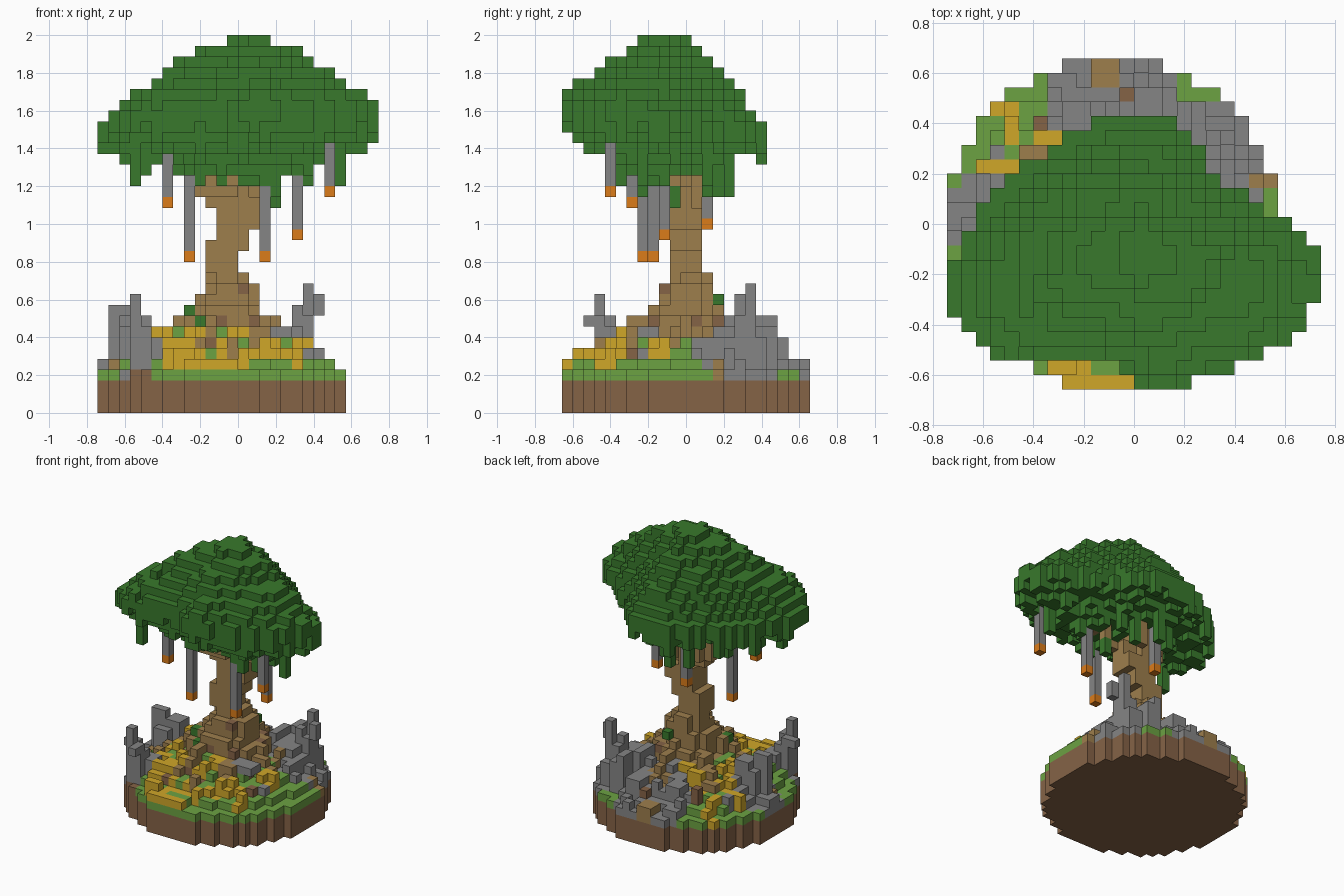
import bpy, bmesh, math, random
from mathutils import Vector, noise

random.seed(4)
V = 2 / 35                       # edge length of one block
DISC = 11.5                      # island radius and centre, in blocks

old = bpy.data.objects.get("Cube")
if old:
    bpy.data.objects.remove(old, do_unlink=True)

COLOURS = {
    "soil_brown": (0.235, 0.125, 0.062),
    "grass_green": (0.15, 0.36, 0.055),
    "bark_tan": (0.34, 0.21, 0.073),
    "leaf_green": (0.04, 0.19, 0.025),
    "stone_grey": (0.235, 0.235, 0.235),
    "fallen_gold": (0.63, 0.385, 0.022),
    "lantern_orange": (0.71, 0.20, 0.01),
}
MATS = {}
for name, rgb in COLOURS.items():
    mat = bpy.data.materials.new(name)
    mat.use_nodes = True
    mat.diffuse_color = (*rgb, 1)
    mat.node_tree.nodes["Principled BSDF"].inputs["Base Color"].default_value = (*rgb, 1)
    MATS[name] = mat

blocks = {}                      # cell -> (part, colour)


def fill(part, colour, xs, ys, zs, replace=True):
    """Fill a box of blocks given as half-open ranges."""
    for i in range(*xs):
        for j in range(*ys):
            for k in range(*zs):
                if replace or (i, j, k) not in blocks:
                    blocks[i, j, k] = (part, colour)


def column(part, colour, i, j, low, high, replace=True):
    fill(part, colour, (i, i + 1), (j, j + 1), (low, high), replace)


def lerp(keys, t):
    """Piecewise linear lookup in (t, value) pairs."""
    for (a, va), (b, vb) in zip(keys, keys[1:]):
        if t <= b:
            return va + (vb - va) * max(0, t - a) / (b - a)
    return keys[-1][1]


def clump(i, j, size, seed):
    return noise.noise(Vector((i / size + 0.37, j / size + 0.61, seed + 0.5)))


# Island: soil disc, grassy mound, rubble and fallen leaves
MOUND = [(0, 9), (3, 8.6), (5.5, 7.4), (8, 6.4), (9.5, 5.5), (10.5, 4.6), (11.5, 4)]
RUBBLE = [(11.5, 20, 4.3), (14, 16.5, 3), (19, 16, 4), (3.5, 3.5, 2), (2.5, 12, 2.8)]
for i in range(23):
    for j in range(23):
        r = math.hypot(i + 0.5 - DISC, j + 0.5 - DISC)
        if r > DISC:
            continue
        column("soil_base", "soil_brown", i, j, 0, 3)
        top = int(lerp(MOUND, r))
        stony = any(math.hypot(i + 0.5 - a, j + 0.5 - b) < c for a, b, c in RUBBLE)
        if stony:
            colour = "stone_grey" if random.random() < 0.9 else "bark_tan"
            column("rubble", colour, i, j, 3, top + random.choice((0, 0, 0, 1)))
            continue
        column("grass_mound", "grass_green", i, j, 3, top)
        patch = clump(i, j, 2.3, 3) + random.uniform(-0.25, 0.25)
        if patch > (0.1 if r < 10 else 0.42):
            column("fallen_leaves", "fallen_gold", i, j, top - 1, top + (random.random() < 0.5))
        elif r < 9.5 and random.random() < (0.5 if r < 6 else 0.2):
            colour = random.choice(("soil_brown", "bark_tan", "stone_grey", "stone_grey"))
            column("loose_debris", colour, i, j, top - 1, top + random.choice((0, 1)))

# Leaf drift and bare soil on the rim, and the path at the back
fill("leaf_drift", "fallen_gold", (8, 13), (0, 1), (4, 5))
fill("leaf_drift", "fallen_gold", (7, 9), (1, 2), (4, 6))
fill("bare_soil", "soil_brown", (3, 5), (3, 4), (3, 4))
fill("bare_soil", "soil_brown", (4, 5), (2, 3), (3, 4))
fill("path", "bark_tan", (10, 12), (21, 23), (3, 5))
fill("path", "soil_brown", (12, 13), (20, 21), (3, 6))

# Standing rocks: x range, y range, z range
ROCKS = [
    ((3, 4), (3, 4), (4, 11)), ((3, 5), (3, 5), (4, 8)), ((4, 5), (2, 3), (8, 9)),
    ((3, 5), (3, 4), (8, 9)), ((2, 4), (4, 5), (8, 9)), ((4, 6), (4, 6), (4, 7)),
    ((0, 2), (11, 13), (3, 5)), ((1, 3), (11, 12), (4, 10)),
    ((2, 4), (10, 13), (4, 8)), ((3, 5), (11, 13), (4, 9)),
    ((19, 20), (17, 18), (4, 12)), ((20, 21), (16, 17), (9, 11)), ((18, 20), (16, 18), (4, 9)),
    ((18, 19), (16, 17), (9, 10)), ((16, 19), (14, 17), (5, 8)), ((18, 20), (14, 19), (4, 7)),
    ((16, 18), (17, 20), (4, 8)), ((16, 17), (18, 20), (8, 9)), ((15, 18), (7, 9), (7, 8)),
    ((13, 15), (18, 21), (4, 7)), ((8, 10), (18, 20), (4, 7)), ((15, 16), (15, 18), (6, 9)),
]
for box in ROCKS:
    fill("standing_rocks", "stone_grey", *box)

# Canopy: lobed outline, domed top and drooping underside
REACH = [.71, .53, .43, .5, .56, .53, .53, .54, .60, .70, .745, .66, .46, .45, .55, .53, .63, .735]
OUTLINE = [(20 * n, d) for n, d in enumerate(REACH + REACH[:1])]
DOME = [(0, 35.2), (0.2, 34.8), (0.33, 33.4), (0.58, 31.8), (0.8, 29.8), (0.93, 28.3), (1.02, 27)]
UNDER = [(0, 20.8), (0.3, 21.6), (0.5, 22.8), (0.7, 23.8), (0.88, 24.6), (1.02, 26)]
for i in range(26):
    for j in range(23):
        x, y = (i - 12.5) * V, (j - 11) * V + 0.12
        s = math.hypot(x, y) / lerp(OUTLINE, math.degrees(math.atan2(y, x)) % 360)
        if s > 1.02:
            continue
        ragged = clump(i, j, 2, 9)
        high = min(35, round(lerp(DOME, s) - 3 * y * s * s + 1.2 * x + ragged * 0.9))
        low = round(lerp(UNDER, s) + clump(i, j, 1.6, 5) * 2 + (0.8 if j < 8 else 0))
        if 0.3 < s < 0.85 and random.random() < 0.05:
            low -= 1
        column("canopy", "leaf_green", i, j, min(low, high - 2), max(high, 27))

# Hanging leaf tufts
for i, j, low in [(3, 5, 21), (22, 7, 21), (16, 10, 19), (14, 13, 20), (10, 14, 20),
                  (7, 9, 22), (19, 9, 21), (12, 15, 20), (16, 13, 21)]:
    column("leaf_tufts", "leaf_green", i, j, low, 26, False)

# Trunk: one x range and y range per layer, corners cut where it is broad
TRUNK = [(8, 16, 8, 15), (9, 16, 8, 15), (9, 15, 8, 14), (9, 15, 9, 14), (10, 15, 9, 14),
         (10, 14, 10, 14), (10, 13, 10, 13), (10, 13, 10, 13), (10, 14, 10, 13),
         (11, 14, 10, 13), (11, 15, 10, 13), (11, 15, 10, 13), (10, 15, 10, 12),
         (9, 14, 9, 13), (9, 14, 9, 13), (9, 14, 9, 13)]
for k, (x0, x1, y0, y1) in enumerate(TRUNK, 7):
    for i in range(x0, x1):
        for j in range(y0, y1):
            corner = i in (x0, x1 - 1) and j in (y0, y1 - 1)
            if not corner or min(x1 - x0, y1 - y0) < 4:
                knot = k < 12 and random.random() < 0.1
                blocks[i, j, k] = ("trunk", "soil_brown" if knot else "bark_tan")


# Branches and roots as stepped lines of blocks
def limb(part, start, end):
    a, b = Vector(start), Vector(end)
    steps = int(max(abs(c) for c in b - a)) * 2
    for n in range(steps + 1):
        blocks[tuple(round(c) for c in a.lerp(b, n / steps))] = (part, "bark_tan")


for start, end in [((10, 10, 19), (8, 8, 22)), ((8, 8, 22), (8, 8, 23)),
                   ((14, 11, 19), (17, 9, 23)), ((12, 9, 20), (11, 8, 22)),
                   ((12, 12, 18), (13, 13, 22))]:
    limb("branches", start, end)
for start, end in [((9, 10, 9), (6, 9, 7)), ((15, 11, 8), (18, 10, 6)), ((11, 8, 9), (9, 4, 6)),
                   ((13, 8, 8), (15, 5, 6)), ((12, 14, 9), (12, 18, 6)), ((9, 13, 8), (5, 16, 6))]:
    limb("roots", start, end)

# Odd green sprouts beside the trunk
for cell in [(8, 9, 9), (13, 14, 10), (9, 8, 8)]:
    blocks[cell] = ("sprouts", "leaf_green")

# Lanterns: grey rod ending in a glowing block
for i, j, k in [(6, 6, 19), (8, 8, 14), (15, 7, 14), (18, 9, 16), (21, 4, 20), (11, 13, 17)]:
    column("lantern_rods", "stone_grey", i, j, k + 1, 26, False)
    column("lantern_tips", "lantern_orange", i, j, k, k + 1)

# Turn the exposed block sides of each part into a mesh
SIDES = []
for axis in range(3):
    for sign in (-1, 1):
        n, u, w = Vector(), Vector(), Vector()
        n[axis], u[(axis + 1) % 3], w[(axis + 2) % 3] = sign, sign, 1
        SIDES.append((n, [(n + a * u + b * w) / 2 for a, b in ((-1, -1), (1, -1), (1, 1), (-1, 1))]))

parts = {}
for cell, (part, colour) in blocks.items():
    parts.setdefault(part, []).append((cell, colour))

for part, cells in parts.items():
    mesh = bpy.data.meshes.new(part)
    used = sorted({colour for _, colour in cells})
    for colour in used:
        mesh.materials.append(MATS[colour])
    bm = bmesh.new()
    for cell, colour in cells:
        middle = Vector(cell) + Vector((-12.5, -11, 0.5))
        for normal, corners in SIDES:
            if tuple(int(c) for c in Vector(cell) + normal) in blocks:
                continue
            face = bm.faces.new([bm.verts.new((middle + c) * V) for c in corners])
            face.material_index = used.index(colour)
    bmesh.ops.remove_doubles(bm, verts=bm.verts, dist=V / 100)
    bm.to_mesh(mesh)
    bm.free()
    bpy.context.scene.collection.objects.link(bpy.data.objects.new(part, mesh))
